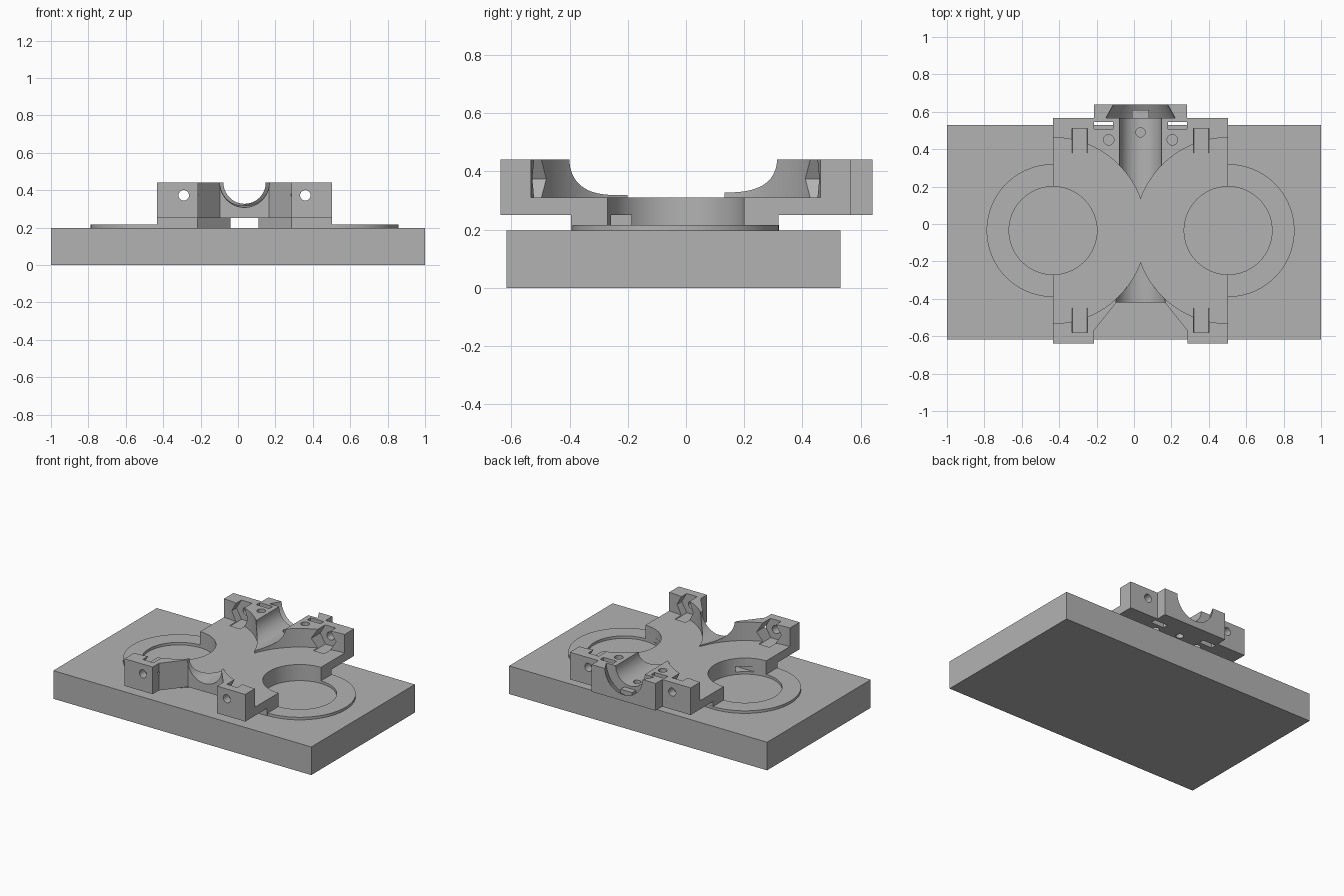
import bpy, bmesh, math
from mathutils import Matrix, Vector

if "Cube" in bpy.data.objects:
    bpy.data.objects.remove(bpy.data.objects["Cube"])

CX, CY = 0.035, -0.035      # symmetry centre of the holder
HX = 0.468                  # half width of the holder
BASE_Z, FLOOR_Z, TOP_Z = 0.197, 0.31, 0.44

grey = bpy.data.materials.new("grey")
grey.diffuse_color = (0.45, 0.45, 0.45, 1)
grey.use_nodes = True
grey.node_tree.nodes["Principled BSDF"].inputs["Base Color"].default_value = grey.diffuse_color


def finish(name, bm):
    bmesh.ops.recalc_face_normals(bm, faces=bm.faces)
    me = bpy.data.meshes.new(name)
    bm.to_mesh(me)
    bm.free()
    ob = bpy.data.objects.new(name, me)
    bpy.context.collection.objects.link(ob)
    me.materials.append(grey)
    return ob


def prism(name, pts, z0, z1):
    bm = bmesh.new()
    f = bm.faces.new([bm.verts.new((x, y, z0)) for x, y in pts])
    r = bmesh.ops.extrude_face_region(bm, geom=[f])
    bmesh.ops.translate(bm, vec=(0, 0, z1 - z0),
                        verts=[v for v in r["geom"] if isinstance(v, bmesh.types.BMVert)])
    return finish(name, bm)


def box(name, x0, x1, y0, y1, z0, z1):
    return prism(name, [(x0, y0), (x1, y0), (x1, y1), (x0, y1)], z0, z1)


def rod(name, a, b, r0, r1=None, n=32):
    """Cylinder or cone from point a to point b."""
    a, b = Vector(a), Vector(b)
    bm = bmesh.new()
    rot = (b - a).to_track_quat('Z', 'Y').to_matrix().to_4x4()
    bmesh.ops.create_cone(bm, cap_ends=True, segments=n, radius1=r0,
                          radius2=r0 if r1 is None else r1, depth=(b - a).length,
                          matrix=Matrix.Translation((a + b) / 2) @ rot)
    return finish(name, bm)


def combine(ob, other, op='DIFFERENCE'):
    m = ob.modifiers.new("cut", 'BOOLEAN')
    m.operation, m.solver, m.object = op, 'EXACT', other
    bpy.context.view_layer.objects.active = ob
    bpy.ops.object.modifier_apply(modifier=m.name)
    bpy.data.objects.remove(other)


# Base plate
base = box("base_plate", -1, 1, -0.617, 0.53, 0, BASE_Z)

# Holder body from a mirrored outline
half = [(0.13, -0.42), (0.25, -0.57), (0.25, -0.638), (HX, -0.638),
        (HX, 0.567), (0.248, 0.567), (0.248, 0.64)]
outline = [(CX + x, y) for x, y in half] + [(CX - x, y) for x, y in reversed(half)]
body = prism("holder_body", outline, 0.25, TOP_Z)

# Feet with chamfered inner corners, leaving a slot between them
for s in (-1, 1):
    foot = prism("foot", [(CX + s * x, y) for x, y in (
        (HX, -0.395), (0.252, -0.395), (0.075, -0.215),
        (0.075, 0.135), (0.252, 0.318), (HX, 0.318))], BASE_Z, 0.27)
    combine(body, foot, 'UNION')

for s in (-1, 1):
    hx = CX + s * HX
    # Wide round recess and wheel hole
    combine(body, rod("recess", (hx, CY, FLOOR_Z), (hx, CY, 0.6), 0.497, n=96))
    combine(body, rod("hole", (hx, CY, 0.1), (hx, CY, 0.5), 0.235, n=64))
    # Small notch low in the hole wall
    x0, x1 = sorted((CX + s * 0.25, CX + s * 0.43))
    combine(body, box("notch", x0, x1, -0.258, -0.187, 0.215, 0.25))

# Central bearing channel: flared front half, straight rear half, conical pocket
combine(body, rod("front_channel", (CX, -0.45, TOP_Z), (CX, -0.1, TOP_Z), 0.134, 0.115, 64))
combine(body, rod("rear_channel", (CX, 0.0, TOP_Z), (CX, 0.6, TOP_Z), 0.113, n=64))
combine(body, rod("rear_pocket", (CX, 0.567, TOP_Z), (CX, 0.66, TOP_Z), 0.185, 0.134, 64))
combine(body, rod("drain_hole", (CX, 0.49, 0.1), (CX, 0.49, 0.6), 0.025))

for s in (-1, 1):
    bx = CX + s * 0.325
    # Bolt holes running front to back, with hexagonal nut traps
    combine(body, rod("bolt_hole", (bx, -0.8, 0.372), (bx, 0.8, 0.372), 0.028))
    for y0, y1 in ((0.38, 0.51), (-0.58, -0.45)):
        trap = prism("nut_trap", [(0.079 * math.cos(k * math.pi / 3),
                                   0.079 * math.sin(k * math.pi / 3)) for k in range(6)], 0, y1 - y0)
        trap.data.transform(Matrix.Translation((bx, y1, 0.374)) @ Matrix.Rotation(math.pi / 2, 4, 'X'))
        combine(body, trap)
    # Vertical pin holes and strap slots at the rear
    px = CX + s * 0.17
    combine(body, rod("pin_hole", (px, 0.45, 0.1), (px, 0.45, 0.6), 0.028))
    x0, x1 = sorted((CX + s * 0.147, CX + s * 0.249))
    combine(body, box("strap_slot", x0, x1, 0.507, 0.545, 0.1, 0.6))

# Raised tab inside the rear pocket
tab = box("pocket_tab", CX - 0.045, CX + 0.045, 0.56, 0.61, 0.253, 0.31)

# Flat rings around the wheel holes
rings = []
for s, side in ((-1, "left"), (1, "right")):
    hx = CX + s * HX
    ring = rod(side + "_ring", (hx, CY, BASE_Z), (hx, CY, 0.215), 0.355, n=96)
    combine(ring, rod("ring_hole", (hx, CY, 0.1), (hx, CY, 0.3), 0.235, n=64))
    rings.append(ring)

# Smooth round walls, keep sharp edges
bpy.ops.object.select_all(action='DESELECT')
for ob in [body] + rings:
    ob.select_set(True)
bpy.context.view_layer.objects.active = body
bpy.ops.object.shade_smooth_by_angle(angle=math.radians(30))
